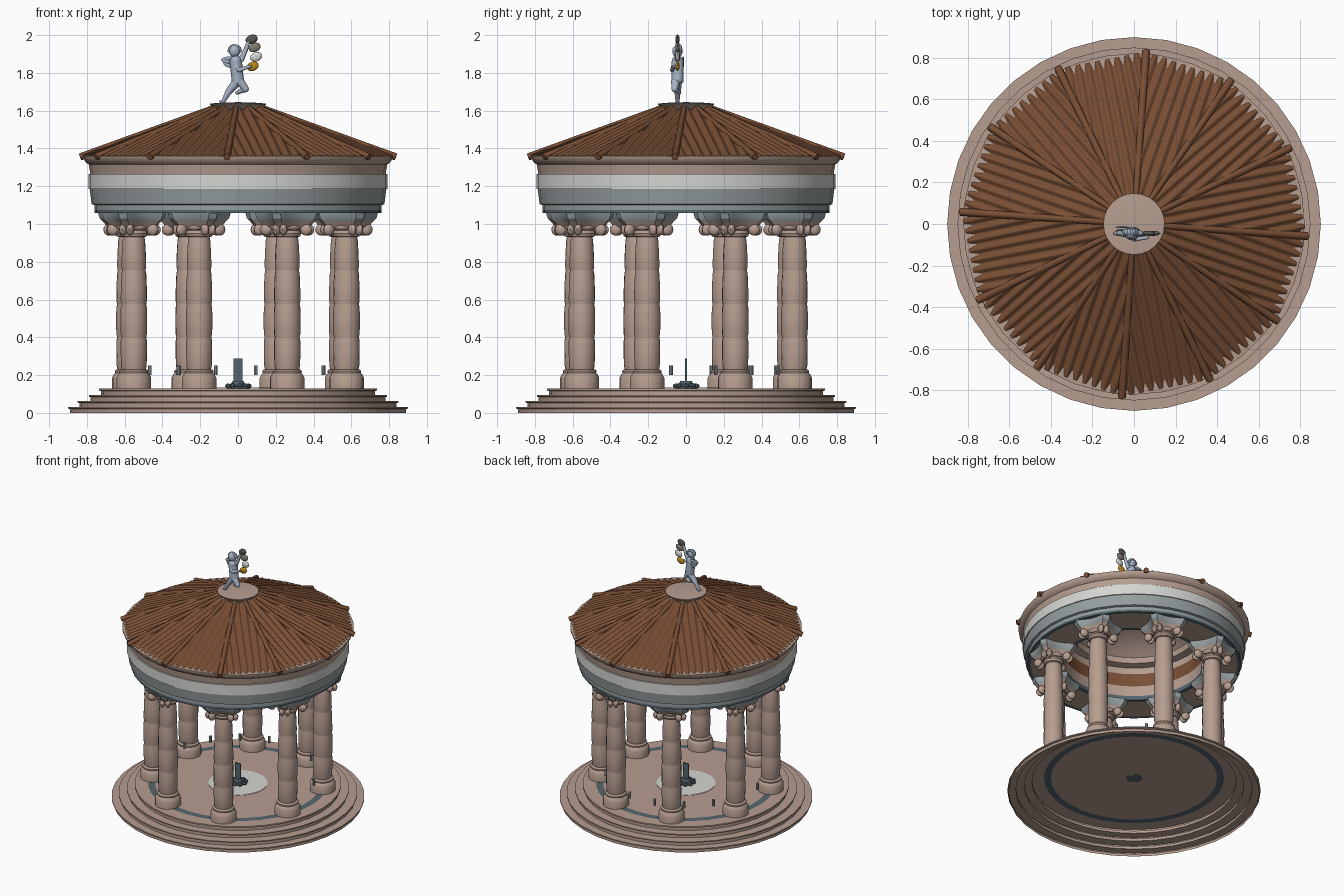
import bpy, bmesh, math
from math import sin, cos, tan, pi, radians
from mathutils import Vector, Matrix

cube = bpy.data.objects.get("Cube")
if cube:
    bpy.data.objects.remove(cube, do_unlink=True)


def material(name, r, g, b):
    m = bpy.data.materials.new(name)
    m.use_nodes = True
    m.diffuse_color = (r, g, b, 1)
    m.node_tree.nodes["Principled BSDF"].inputs["Base Color"].default_value = (r, g, b, 1)
    return m


STONE = material("warm stone", .47, .34, .28)
ROOF = material("brown tile", .19, .077, .035)
WHITE = material("pale marble", .66, .66, .64)
GREY = material("grey marble", .30, .34, .35)
SLATE = material("blue slate", .09, .13, .155)
STATUE = material("statue blue grey", .38, .45, .56)
GOLD = material("gold", .50, .25, .01)
DARK = material("dark grey", .09, .09, .085)
TAUPE = material("taupe", .23, .20, .17)


def finish(bm, name, mats, angle=35, normals=True):
    """Turn a bmesh into an object, smooth below the given angle."""
    if normals:
        bmesh.ops.recalc_face_normals(bm, faces=bm.faces)
    me = bpy.data.meshes.new(name)
    bm.to_mesh(me)
    bm.free()
    for m in mats:
        me.materials.append(m)
    if angle:
        me.shade_smooth()
        me.set_sharp_from_angle(angle=radians(angle))
    ob = bpy.data.objects.new(name, me)
    bpy.context.scene.collection.objects.link(ob)
    return ob


def lathe(name, profile, colours, n=32, angle=35):
    """Spin (radius, z) points about z; colours is one material or one per span."""
    if not isinstance(colours, list):
        colours = [colours] * (len(profile) - 1)
    mats = list(dict.fromkeys(colours))
    bm = bmesh.new()
    rings = []
    for r, z in profile:
        if r == 0:
            rings.append([bm.verts.new((0, 0, z))] * n)
        else:
            rings.append([bm.verts.new((r * cos(2 * pi * i / n), r * sin(2 * pi * i / n), z))
                          for i in range(n)])
    for a, b, colour in zip(rings, rings[1:], colours):
        for i in range(n):
            j = (i + 1) % n
            quad = list(dict.fromkeys((a[i], a[j], b[j], b[i])))
            bm.faces.new(quad).material_index = mats.index(colour)
    return finish(bm, name, mats, angle)


def ball(bm, centre, size, segs=10, rot=Matrix()):
    m = Matrix.Translation(centre) @ rot @ Matrix.Diagonal((*size, 1))
    bmesh.ops.create_uvsphere(bm, u_segments=segs, v_segments=segs - 3, radius=1, matrix=m)


def limb(bm, a, b, ra, rb, segs=10):
    a, b = Vector(a), Vector(b)
    d = b - a
    m = Matrix.Translation((a + b) / 2) @ d.to_track_quat('Z', 'Y').to_matrix().to_4x4()
    bmesh.ops.create_cone(bm, cap_ends=True, segments=segs, radius1=ra, radius2=rb,
                          depth=d.length, matrix=m)


def repeat(ob, angles):
    """Place linked copies of an object around the z axis."""
    for k, a in enumerate(angles):
        c = ob if k == 0 else ob.copy()
        if k:
            bpy.context.scene.collection.objects.link(c)
            c.name = f"{ob.name}_{k + 1}"
        c.rotation_euler.z = a


# Stepped platform: an open shell with a nosing on each step
steps = []
for r, z in ((.90, 0), (.85, .032), (.79, .063), (.735, .095)):
    steps += [(r - .01, z), (r - .01, z + .02), (r, z + .024), (r, z + .032)]
steps[-1] = (.735, .13)
steps += [(.64, .13), (.59, .13), (0, .13)]
lathe("platform", steps, [STONE] * (len(steps) - 3) + [SLATE, STONE], 36)
lathe("floor_disc", [(.21, .131), (.21, .134), (0, .134)], WHITE)

# Centre plinth: rocky mound with a thin upright slab
mound = bmesh.new()
limb(mound, (0, 0, .13), (0, 0, .155), .06, .045)
for i in range(9):
    a = 2 * pi * i / 9
    ball(mound, (.055 * cos(a), .055 * sin(a), .142), (.018, .018, .014), 7)
limb(mound, (0, 0, .15), (0, 0, .17), .04, .03)
finish(mound, "plinth_mound", [SLATE], 0)
slab = bmesh.new()
bmesh.ops.create_cube(slab, size=1, matrix=Matrix.Translation((0, 0, .225))
                      @ Matrix.Diagonal((.05, .008, .125, 1)))
finish(slab, "plinth_slab", [SLATE], 0)

# Small posts along the rear half of the floor
post = bmesh.new()
limb(post, (.57, 0, .2), (.57, 0, .25), .01, .01, 8)
repeat(finish(post, "small_post", [GREY]), [radians(16 + 21.5 * k) for k in range(9)])

# Columns: moulded base and bulging drums
RADIUS = .61
spots = [radians(25.3 + 45 * k) for k in range(8)]
shaft = [(.092, .13), (.092, .185), (.082, .205), (.076, .21), (.078, .222), (.07, .23)]
joints = [(.23, .066), (.4, .068), (.575, .068), (.755, .064), (.93, .058)]
for (z0, r0), (z1, r1) in zip(joints, joints[1:]):
    shaft += [(r0 - .002, z0 + .001), (r0 + .002, z0 + .02),
              ((r0 + r1) / 2 + .003, (z0 + z1) / 2), (r1 + .002, z1 - .02), (r1 - .002, z1)]
shaft += [(.068, .935), (.074, .95), (.068, .965), (.08, .985), (.08, 1.0), (0, 1.0)]
column = lathe("column", shaft, STONE, 18, 40)
column.data.transform(Matrix.Translation((RADIUS, 0, 0)))
repeat(column, spots)

# Capital volutes: paired scrolls on the four diagonals
vol = bmesh.new()
for k in range(4):
    turn = Matrix.Rotation(pi / 4 + k * pi / 2, 4, 'Z')
    for s in (-1, 1):
        p = turn @ Vector((.112, s * .02, .97))
        ball(vol, p + Vector((RADIUS, 0, 0)), (.032, .02, .032), 9, turn)
    mid = Matrix.Rotation(k * pi / 2, 4, 'Z')
    ball(vol, mid @ Vector((.075, 0, .985)) + Vector((RADIUS, 0, 0)), (.015, .05, .018), 8, mid)
repeat(finish(vol, "capital_volutes", [STONE], 50), spots)

# Capital abacus: flared slab with hollowed sides
ab = bmesh.new()
levels = [(.985, .7), (1.012, .84), (1.03, .95), (1.062, 1)]
loops = []
for z, s in levels:
    loop = []
    for k in range(4):
        for ang, r in ((-8, .175), (8, .175), (26, .13), (45, .118), (64, .13)):
            t = radians(45 + 90 * k + ang)
            loop.append(ab.verts.new((RADIUS + s * r * cos(t), s * r * sin(t), z)))
    loops.append(loop)
for lev, (a, b) in enumerate(zip(loops, loops[1:])):
    for i in range(len(a)):
        j = (i + 1) % len(a)
        ab.faces.new((a[i], a[j], b[j], b[i])).material_index = int(lev > 0)
ab.faces.new(loops[0])
ab.faces.new(loops[-1])
repeat(finish(ab, "capital_abacus", [STONE, GREY], 30), spots)

# Entablature ring: soffit, outer bands and cornice
lathe("entablature_outer",
      [(.50, 1.058), (.53, 1.058), (.735, 1.058), (.76, 1.058), (.76, 1.075), (.76, 1.10),
       (.775, 1.105), (.785, 1.185), (.792, 1.185), (.792, 1.265), (.782, 1.265),
       (.79, 1.315), (.805, 1.325), (.822, 1.35), (.822, 1.36), (.75, 1.365)],
      [SLATE, STONE, SLATE, SLATE] + [GREY] * 3 + [WHITE] * 3 + [STONE] * 5, 36)

# Inner drum wall with a painted band, and domed ceiling
lathe("inner_drum",
      [(.50, 1.058), (.50, 1.09), (.50, 1.17), (.50, 1.27), (.50, 1.32), (.45, 1.33),
       (.44, 1.37), (.38, 1.42), (.28, 1.47), (.15, 1.505), (0, 1.515)],
      [SLATE, STONE, ROOF] + [STONE] * 7, 36)

# Roof: twelve corrugated panels, ribs along the hips
D0, D1, Z0, Z1 = .135, .802, 1.612, 1.358
T = tan(pi / 12)
WAVES, SUB = 9, 6
panel = bmesh.new()
rows = []
for i in range(WAVES * SUB + 1):
    u = (2 * i / (WAVES * SUB) - 1) * D1 * T
    d = max(abs(u) / T, D0)
    wave = .009 * cos(2 * pi * i / SUB)
    rows.append([panel.verts.new((x, u, Z0 + (x - D0) / (D1 - D0) * (Z1 - Z0) + wave))
                 for x in (min(d, D1 - .002), D1 + wave * .5)])
for a, b in zip(rows, rows[1:]):
    panel.faces.new((a[0], a[1], b[1], b[0]))
hips = [radians(-4 + 30 * k) for k in range(12)]
repeat(finish(panel, "roof_panel", [ROOF], 60, False), [h + pi / 12 for h in hips])
rib = bmesh.new()
limb(rib, (.13, 0, 1.615), (.838, 0, 1.355), .015, .019, 8)
repeat(finish(rib, "roof_rib", [ROOF], 50), hips)
lathe("roof_cap", [(.10, 1.59), (.125, 1.61), (.148, 1.632), (.148, 1.638), (.08, 1.643),
                   (0, 1.645)], STONE, 24)

# Winged child statue, poised on one foot
Y = -.045
body = bmesh.new()
for a, b, ra, rb in [
        ((-.08, Y, 1.645), (-.05, Y, 1.70), .010, .017),
        ((-.05, Y, 1.70), (-.005, Y, 1.755), .018, .025),
        ((.01, Y - .01, 1.755), (.04, Y - .015, 1.715), .024, .018),
        ((.04, Y - .015, 1.715), (-.005, Y + .01, 1.695), .016, .010),
        ((0, Y, 1.75), (-.012, Y, 1.86), .032, .033),
        ((.015, Y, 1.865), (.04, Y, 1.92), .015, .012),
        ((.04, Y, 1.92), (.062, Y, 1.985), .012, .008),
        ((-.03, Y - .01, 1.86), (.005, Y - .028, 1.815), .014, .012),
        ((.005, Y - .028, 1.815), (.065, Y - .02, 1.835), .012, .008)]:
    limb(body, a, b, ra, rb)
    ball(body, b, (rb, rb, rb), 9)
ball(body, (-.018, Y, 1.915), (.03, .028, .033), 12)
for i in range(8):
    t = pi * i / 7
    ball(body, (-.018 + .028 * cos(t), Y + .006, 1.918 + .024 * sin(t)), (.011, .018, .011), 7)
ball(body, (0, Y, 1.765), (.035, .028, .032))
ball(body, (-.085, Y, 1.648), (.016, .010, .008), 8)
finish(body, "statue_body", [STATUE], 60)
wings = bmesh.new()
for s in (0, 1):
    for k in range(3):
        tilt = Matrix.Rotation(radians(-10 + 22 * k), 4, 'Y')
        ball(wings, (-.058, Y + .016 + .014 * s, 1.875 - .016 * k), (.034 - .005 * k, .005, .011), 8, tilt)
finish(wings, "statue_wings", [STATUE], 60)

# Thin discs held by the statue
for name, x, z, m in (("disc_top", .072, 1.978, DARK), ("disc_upper", .088, 1.935, TAUPE),
                      ("disc_lower", .096, 1.885, WHITE), ("disc_bottom", .078, 1.835, GOLD)):
    bm = bmesh.new()
    ball(bm, (x, Y, z), (.033, .012, .024), 12, Matrix.Rotation(radians(-20), 4, 'Y'))
    finish(bm, name, [m], 60)
